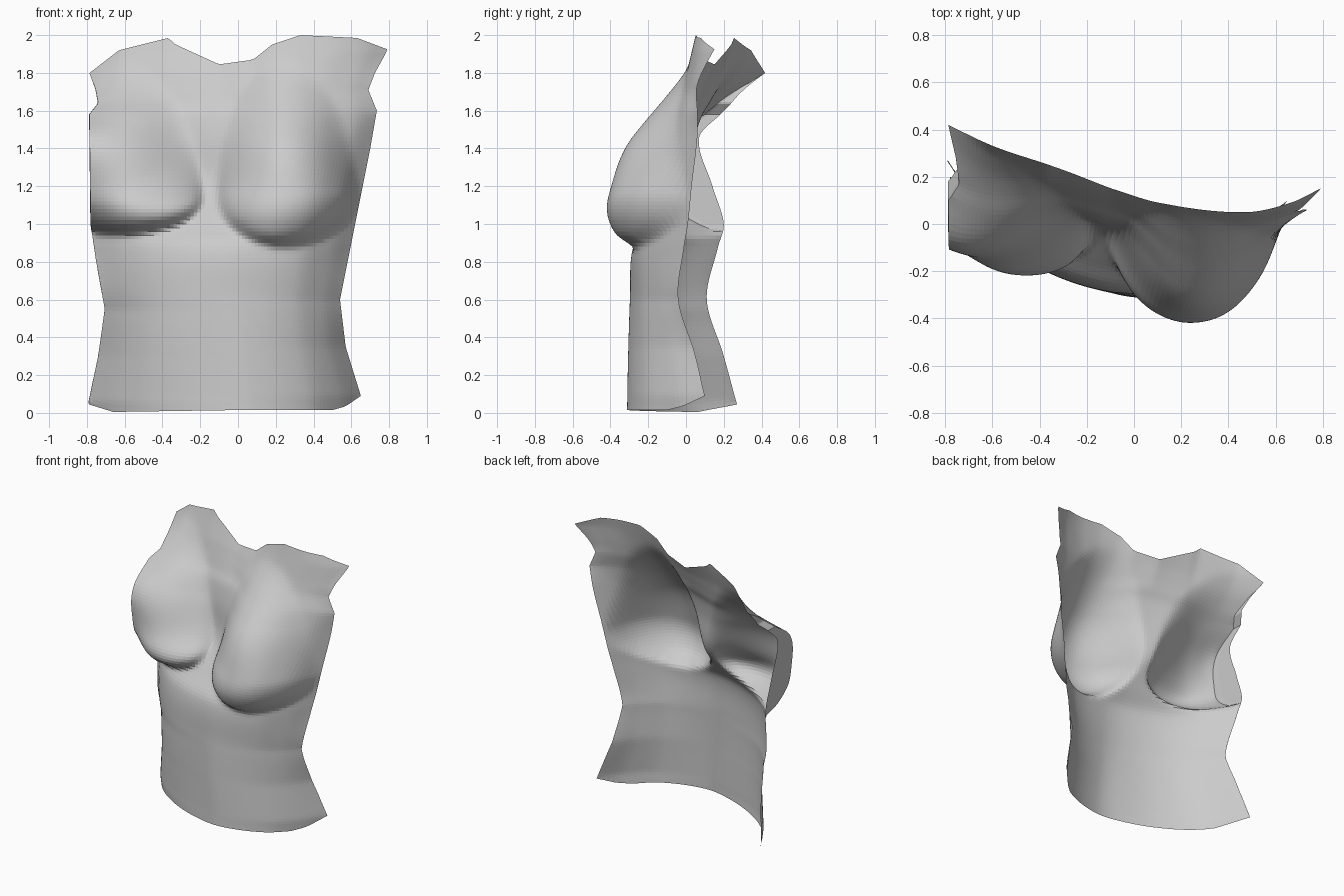
import bpy, bmesh

if "Cube" in bpy.data.objects:
    bpy.data.objects.remove(bpy.data.objects["Cube"])


def curve(keys, vals, t):
    """Smooth (Hermite) interpolation through uneven keys."""
    n = len(keys)
    t = min(max(t, keys[0]), keys[-1])
    i = 0
    while i < n - 2 and t > keys[i + 1]:
        i += 1

    def slope(k):
        a, b = max(k - 1, 0), min(k + 1, n - 1)
        return (vals[b] - vals[a]) / (keys[b] - keys[a])
    h = keys[i + 1] - keys[i]
    s = (t - keys[i]) / h
    return ((1 + 2 * s) * (1 - s) ** 2 * vals[i] + s * (1 - s) ** 2 * h * slope(i)
            + s * s * (3 - 2 * s) * vals[i + 1] + s * s * (s - 1) * h * slope(i + 1))


def line(pts, t):
    """Straight interpolation through (key, value) pairs."""
    if t <= pts[0][0]:
        return pts[0][1]
    for (a, p), (b, q) in zip(pts, pts[1:]):
        if t <= b:
            return p + (q - p) * (t - a) / (b - a)
    return pts[-1][1]


# Outline of the open shell: left and right edges by height, top and bottom by x
LEFT = [(0, -.785), (.06, -.79), (.3, -.74), (.55, -.705), (.8, -.75), (1, -.78),
        (1.58, -.787), (1.64, -.74), (1.72, -.755), (1.8, -.785)]
RIGHT = [(.0, .65), (.09, .65), (.35, .57), (.6, .54), (1, .62), (1.4, .70), (1.6, .735),
         (1.71, .69), (1.8, .725), (1.92, .79)]
TOP = [(-.785, 1.8), (-.63, 1.92), (-.37, 1.985), (-.33, 1.95), (-.1, 1.845), (.08, 1.87),
       (.18, 1.95), (.33, 2), (.63, 1.985), (.79, 1.925)]
BOTTOM = [(-.79, .045), (-.66, .005), (0, .015), (.5, .015), (.57, .035), (.65, .09)]

# Depth of the torso without the bust, left to right on each level
S = [0, .12, .27, .45, .6, .8, .92, 1]
LEVELS = [0, .3, .6, .88, 1.0, 1.2, 1.46, 1.6, 1.75, 2.0]
DEPTH = [
    [.27, .00, -.17, -.28, -.31, -.22, -.06, .10],
    [.20, -.04, -.19, -.28, -.305, -.23, -.10, .05],
    [.11, -.07, -.20, -.28, -.295, -.24, -.14, -.04],
    [.17, -.03, -.17, -.26, -.28, -.24, -.13, -.01],
    [.20, .03, -.08, -.17, -.20, -.19, -.11, .01],
    [.14, .10, .06, -.03, -.11, -.14, -.08, .03],
    [.07, .11, .09, .00, -.07, -.10, -.04, .06],
    [.20, .17, .12, .03, -.03, -.06, -.01, .06],
    [.28, .24, .17, .08, .01, -.01, .02, .06],
    [.42, .33, .25, .15, .08, .05, .09, .15],
]


def breast(x, z, cx, cz, r_left, r_right, down, up, height, fade):
    """Rounded swelling, full below and fading softly upward."""
    dx = (x - cx) / (r_left if x < cx else r_right)
    dz = (z - cz) / (down if z < cz else up)
    r2 = dx * dx + dz * dz
    if r2 >= 1:
        return 0
    p = .65 + fade * min(max((z - cz) / .35, 0), 1)
    return height * (1 - r2) ** p


def torso_point(s, z0):
    z = z0
    for _ in range(3):
        xl, xr = line(LEFT, z), line(RIGHT, z)
        x = xl + (xr - xl) * s
        if z0 > 1.6:
            z = 1.6 + (z0 - 1.6) / .4 * (line(TOP, x) - 1.6)
        elif z0 < .3:
            z = .3 - (.3 - z0) / .3 * (.3 - line(BOTTOM, x))
    y = curve(LEVELS, [curve(S, row, s) for row in DEPTH], z0)
    bust = (breast(x, z, .23, 1.15, .33, .39, .26, .72, .26, .9)
            + breast(x, z, -.63, 1.13, .42, .44, .18, .74, .265, 1.0))
    return x, y, z, bust


# Torso shell: a grid of quads, with extra columns for the cropped left side wall
COLS, ROWS, WALL = 80, 100, 4
bm = bmesh.new()
grid = []
for j in range(ROWS + 1):
    z0 = 2 * j / ROWS
    x, y, z, bust = torso_point(0, z0)
    row = [bm.verts.new((x - .002 * k / WALL, y - bust * k / WALL, z)) for k in range(WALL)]
    for i in range(COLS + 1):
        x, y, z, bust = torso_point(i / COLS, z0)
        row.append(bm.verts.new((x, y - bust, z)))
    grid.append(row)
for a, b in zip(grid, grid[1:]):
    for i in range(len(a) - 1):
        bm.faces.new((a[i], a[i + 1], b[i + 1], b[i]))

# Soften the creases around the bust
inner = [v for row in grid[1:-1] for v in row[WALL + 1:-1]]
for _ in range(4):
    bmesh.ops.smooth_vert(bm, verts=inner, factor=.5,
                          use_axis_x=True, use_axis_y=True, use_axis_z=True)
bmesh.ops.remove_doubles(bm, verts=bm.verts, dist=.0015)
mesh = bpy.data.meshes.new("torso_shell")
bm.to_mesh(mesh)
bm.free()
torso = bpy.data.objects.new("torso_shell", mesh)
bpy.context.collection.objects.link(torso)
